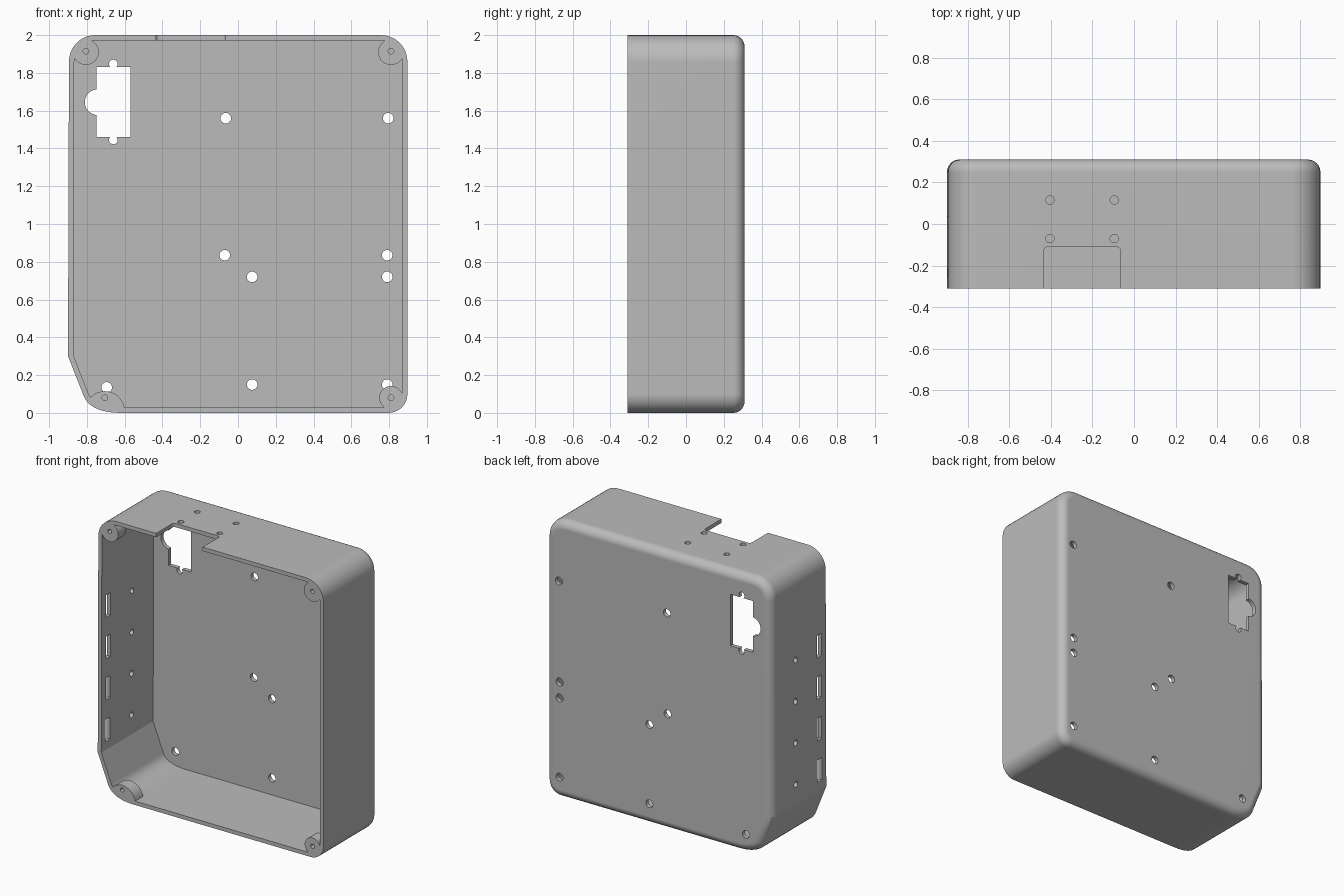
import bpy, bmesh, math
from mathutils import Matrix, Vector

cube = bpy.data.objects.get("Cube")
if cube:
    bpy.data.objects.remove(cube, do_unlink=True)

FRONT, BACK, WALL, FLOOR, FILLET = -0.31, 0.31, 0.028, 0.28, 0.06

grey = bpy.data.materials.new("plain grey")
grey.use_nodes = True
grey.diffuse_color = (0.5, 0.5, 0.5, 1)
grey.node_tree.nodes["Principled BSDF"].inputs["Base Color"].default_value = (0.5, 0.5, 0.5, 1)


def make(name, bm):
    bmesh.ops.recalc_face_normals(bm, faces=bm.faces)
    mesh = bpy.data.meshes.new(name)
    bm.to_mesh(mesh)
    bm.free()
    mesh.materials.append(grey)
    obj = bpy.data.objects.new(name, mesh)
    bpy.context.collection.objects.link(obj)
    return obj


def activate(obj):
    bpy.ops.object.select_all(action='DESELECT')
    obj.select_set(True)
    bpy.context.view_layer.objects.active = obj


def boolean(obj, tool, operation='DIFFERENCE'):
    activate(obj)
    mod = obj.modifiers.new("cut", 'BOOLEAN')
    mod.object, mod.operation, mod.solver = tool, operation, 'EXACT'
    bpy.ops.object.modifier_apply(modifier=mod.name)
    bpy.data.objects.remove(tool, do_unlink=True)


def cylinder(name, centre, radius, depth, axis):
    turn = {'X': Matrix.Rotation(math.pi / 2, 4, 'Y'),
            'Y': Matrix.Rotation(math.pi / 2, 4, 'X'), 'Z': Matrix()}[axis]
    bm = bmesh.new()
    bmesh.ops.create_cone(bm, cap_ends=True, segments=32, radius1=radius, radius2=radius,
                          depth=depth, matrix=Matrix.Translation(centre) @ turn)
    return make(name, bm)


def box(name, centre, size, round_back=0):
    bm = bmesh.new()
    bmesh.ops.create_cube(bm, size=1, matrix=Matrix.Translation(centre) @ Matrix.Diagonal((*size, 1)))
    if round_back:
        edges = [e for e in bm.edges if all(v.co.y > centre[1] for v in e.verts)
                 and abs(e.verts[0].co.z - e.verts[1].co.z) > 0.01]
        bmesh.ops.bevel(bm, geom=edges, offset=round_back, segments=6, profile=0.5, affect='EDGES')
    return make(name, bm)


def arc(x, z, r, start, steps=9):
    angles = [math.radians(start + 90 * i / steps) for i in range(steps + 1)]
    return [Vector((x + r * math.cos(a), z + r * math.sin(a))) for a in angles]


# Case outline in x and z, counter-clockwise from the front
outline = arc(0.797, 0.1, 0.1, -90) + arc(0.757, 1.86, 0.14, 0) + arc(-0.755, 1.86, 0.14, 90)
outline.append(Vector((-0.9, 0.3)))
p0, p1, p2 = Vector((-0.817, 0.09)), Vector((-0.782, 0)), Vector((-0.615, 0))
for i in range(10):
    t = i / 9
    outline.append(p0 * (1 - t) ** 2 + p1 * 2 * t * (1 - t) + p2 * t * t)


def inset(points, d):
    result = []
    for i, p in enumerate(points):
        a = (p - points[i - 1]).normalized()
        b = (points[(i + 1) % len(points)] - p).normalized()
        n1, n2 = Vector((-a.y, a.x)), Vector((-b.y, b.x))
        result.append(p + (n1 + n2) * d / (1 + n1.dot(n2)))
    return result


def loft(name, rings):
    """Closed solid through (inset, y) rings."""
    bm = bmesh.new()
    loops = [[bm.verts.new((p.x, y, p.y)) for p in inset(outline, d)] for d, y in rings]
    for lower, upper in zip(loops, loops[1:]):
        for i in range(len(lower)):
            bm.faces.new((lower[i - 1], lower[i], upper[i], upper[i - 1]))
    bm.faces.new(loops[0])
    bm.faces.new(loops[-1])
    return make(name, bm)


# Open-fronted shell with a rounded back edge
rings = []
for i in range(9):
    a = math.pi / 2 * i / 8
    rings.append((FILLET * (1 - math.sin(a)), BACK - FILLET * (1 - math.cos(a))))
rings += [(0, FRONT), (WALL, FRONT), (WALL, FLOOR)]
case = loft("case_shell", rings)

# Mounting holes through the back
for x, z in [(-0.065, 1.56), (0.795, 1.56), (-0.07, 0.835), (0.79, 0.835), (0.075, 0.72),
             (0.79, 0.72), (0.075, 0.15), (0.79, 0.15), (-0.695, 0.135)]:
    boolean(case, cylinder("hole", (x, BACK, z), 0.028, 0.2, 'Y'))

# Power inlet opening with finger notch and two screw notches
boolean(case, box("inlet", (-0.66, BACK, 1.645), (0.18, 0.2, 0.37)))
for x, z, r in [(-0.743, 1.645, 0.068), (-0.66, 1.847, 0.023), (-0.66, 1.445, 0.023)]:
    boolean(case, cylinder("notch", (x, BACK, z), r, 0.2, 'Y'))

# Slots and holes in the side wall
for i in range(4):
    z = 0.445 + 0.298 * i
    boolean(case, box("slot", (-0.89, -0.235, z), (0.15, 0.05, 0.16)))
    boolean(case, cylinder("side_hole", (-0.89, 0.035, z), 0.02, 0.15, 'X'))

# Top cutout and its four holes
boolean(case, box("top_cutout", (-0.25, -0.26, 2), (0.37, 0.3, 0.2), 0.02))
for x in (-0.405, -0.095):
    for y in (-0.07, 0.115):
        boolean(case, cylinder("top_hole", (x, y, 2), 0.02, 0.2, 'Z'))

# Corner screw bosses: centre and radius, then screw hole
parts = [case]
for name, x, z, r, hx, hz in [
        ("top_right_boss", -0.805, 1.91, 0.068, -0.805, 1.915),
        ("top_left_boss", 0.81, 1.91, 0.068, 0.81, 1.915),
        ("bottom_left_boss", 0.81, 0.08, 0.062, 0.81, 0.08),
        ("bottom_right_boss", -0.705, 0.01, 0.105, -0.705, 0.08)]:
    boss = cylinder(name, (x, FRONT + 0.045, z), r, 0.09, 'Y')
    plug = loft("plug", [(WALL, FRONT - 0.1), (WALL, FLOOR)])
    boolean(boss, plug, 'INTERSECT')
    boolean(boss, cylinder("screw_hole", (hx, FRONT, hz), 0.015, 0.3, 'Y'))
    parts.append(boss)

for obj in parts:
    activate(obj)
    bpy.ops.object.shade_smooth_by_angle(angle=math.radians(16))
    mod = obj.modifiers.new("clean_normals", 'WEIGHTED_NORMAL')
    mod.keep_sharp = True
